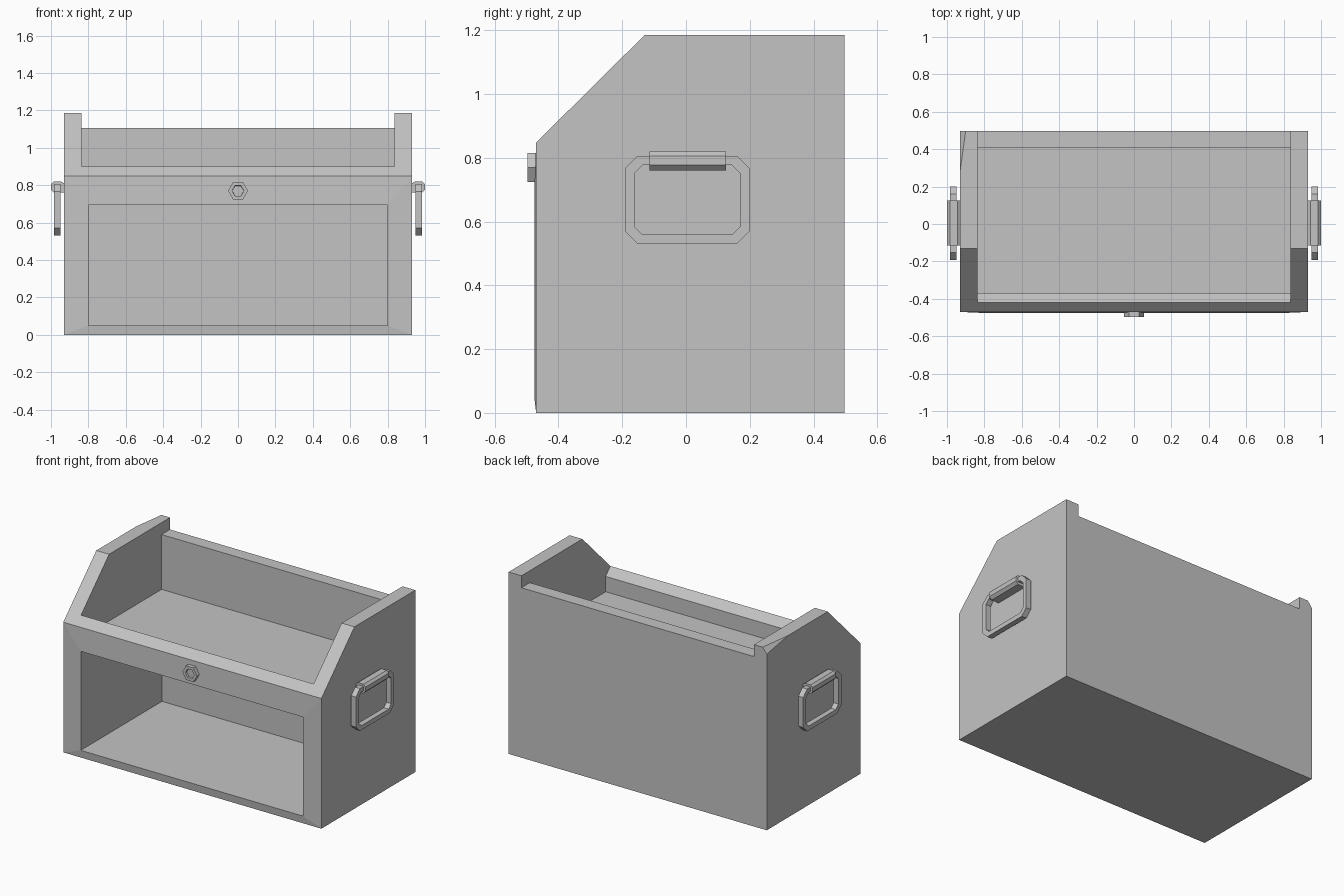
import bpy
import bmesh
import math
from mathutils import Vector

if "Cube" in bpy.data.objects:
    bpy.data.objects.remove(bpy.data.objects["Cube"], do_unlink=True)

GREY = (0.55, 0.55, 0.55, 1.0)
mat = bpy.data.materials.new("plain_grey")
mat.use_nodes = True
mat.diffuse_color = GREY
mat.node_tree.nodes["Principled BSDF"].inputs["Base Color"].default_value = GREY


def make_object(name, bm):
    bmesh.ops.recalc_face_normals(bm, faces=bm.faces)
    mesh = bpy.data.meshes.new(name)
    bm.to_mesh(mesh)
    bm.free()
    mesh.materials.append(mat)
    obj = bpy.data.objects.new(name, mesh)
    bpy.context.collection.objects.link(obj)
    return obj


def prism(points, shift):
    """Extrude a closed outline of 3D points along the vector shift."""
    bm = bmesh.new()
    face = bm.faces.new([bm.verts.new(p) for p in points])
    new = bmesh.ops.extrude_face_region(bm, geom=[face], use_keep_orig=True)["geom"]
    bmesh.ops.translate(bm, vec=shift, verts=[v for v in new if isinstance(v, bmesh.types.BMVert)])
    bmesh.ops.recalc_face_normals(bm, faces=bm.faces)
    return bm


def side_prism(outline, half):
    return prism([(-half, y, z) for y, z in outline], (2 * half, 0, 0))


# Chest body: side outline with a sloped upper front
W, FRONT, BACK, TOP, LIP = 0.93, -0.47, 0.497, 1.185, 0.848
bm = side_prism([(FRONT, 0), (BACK, 0), (BACK, TOP), (-0.13, TOP), (FRONT, LIP)], W)

# Front opening: slightly raised frame, then a deep compartment
front = next(f for f in bm.faces if f.normal.y < -0.99)
for depth in (-0.476, 0.36):
    bmesh.ops.inset_individual(bm, faces=[front], thickness=0.01)
    for v in front.verts:
        v.co = (math.copysign(0.8, v.co.x), depth, 0.05 if v.co.z < 0.4 else 0.695)

# Clipped rear corner of one side panel
a, b, c = Vector((-W, 0.28, TOP)), Vector((-0.9, BACK, TOP)), Vector((-W, BACK, 1.147))
normal = (b - a).cross(c - a)
if normal.z < 0:
    normal.negate()
cut = bmesh.ops.bisect_plane(bm, geom=bm.verts[:] + bm.edges[:] + bm.faces[:],
                             plane_co=a, plane_no=normal, clear_outer=True)
bmesh.ops.holes_fill(bm, edges=[e for e in bm.edges if e.is_boundary], sides=0)
body = make_object("chest_body", bm)

# Open top tray with a ridged front lip and lower back wall
tray = make_object("tray_cutter", side_prism(
    [(-0.37, 0.75), (0.41, 0.75), (0.41, 1.107), (0.7, 1.107),
     (0.7, 1.4), (-0.52, 1.4), (-0.52, 1.0), (-0.37, 0.85)], 0.838))
tray.hide_render = True
tray.hide_viewport = True
cutter = body.modifiers.new("tray", 'BOOLEAN')
cutter.operation = 'DIFFERENCE'
cutter.solver = 'EXACT'
cutter.object = tray


# Hexagonal latch knob with a recessed centre
def hexagon(radius, y):
    return [(radius * math.cos(math.radians(60 * i)), y,
             0.77 + radius * math.sin(math.radians(60 * i))) for i in range(6)]


bm = prism(hexagon(0.053, -0.465), (0, -0.032, 0))
face = min(bm.faces, key=lambda f: f.calc_center_median().y)
bmesh.ops.inset_individual(bm, faces=[face], thickness=0.021)
bmesh.ops.inset_individual(bm, faces=[face], thickness=0.001, depth=-0.014)
make_object("latch_knob", bm)


# Carrying handles: chamfered ring hanging from a bracket
def ring_loop(x, hy, hz, ch):
    corners = [(hy, hz - ch), (hy - ch, hz), (ch - hy, hz), (-hy, hz - ch),
               (-hy, ch - hz), (ch - hy, -hz), (hy - ch, -hz), (hy, ch - hz)]
    return [(x, 0.004 + y, 0.668 + z) for y, z in corners]


for side, word in ((1, "left"), (-1, "right")):
    bm = bmesh.new()
    loops = [[bm.verts.new(p) for p in ring_loop(side * x, hy, hz, ch)]
             for x, hy, hz, ch in ((0.95, 0.196, 0.138, 0.04), (0.985, 0.196, 0.138, 0.04),
                                   (0.985, 0.166, 0.109, 0.026), (0.95, 0.166, 0.109, 0.026))]
    for i in range(4):
        p, q = loops[i], loops[(i + 1) % 4]
        for j in range(8):
            k = (j + 1) % 8
            bm.faces.new((p[j], p[k], q[k], q[j]))
    make_object(word + "_handle_ring", bm)

    bracket = [(0.925, 0.76), (0.983, 0.76), (1.0, 0.777),
               (1.0, 0.806), (0.985, 0.82), (0.945, 0.82), (0.925, 0.806)]
    make_object(word + "_handle_bracket",
                prism([(side * x, -0.115, z) for x, z in bracket], (0, 0.24, 0)))
